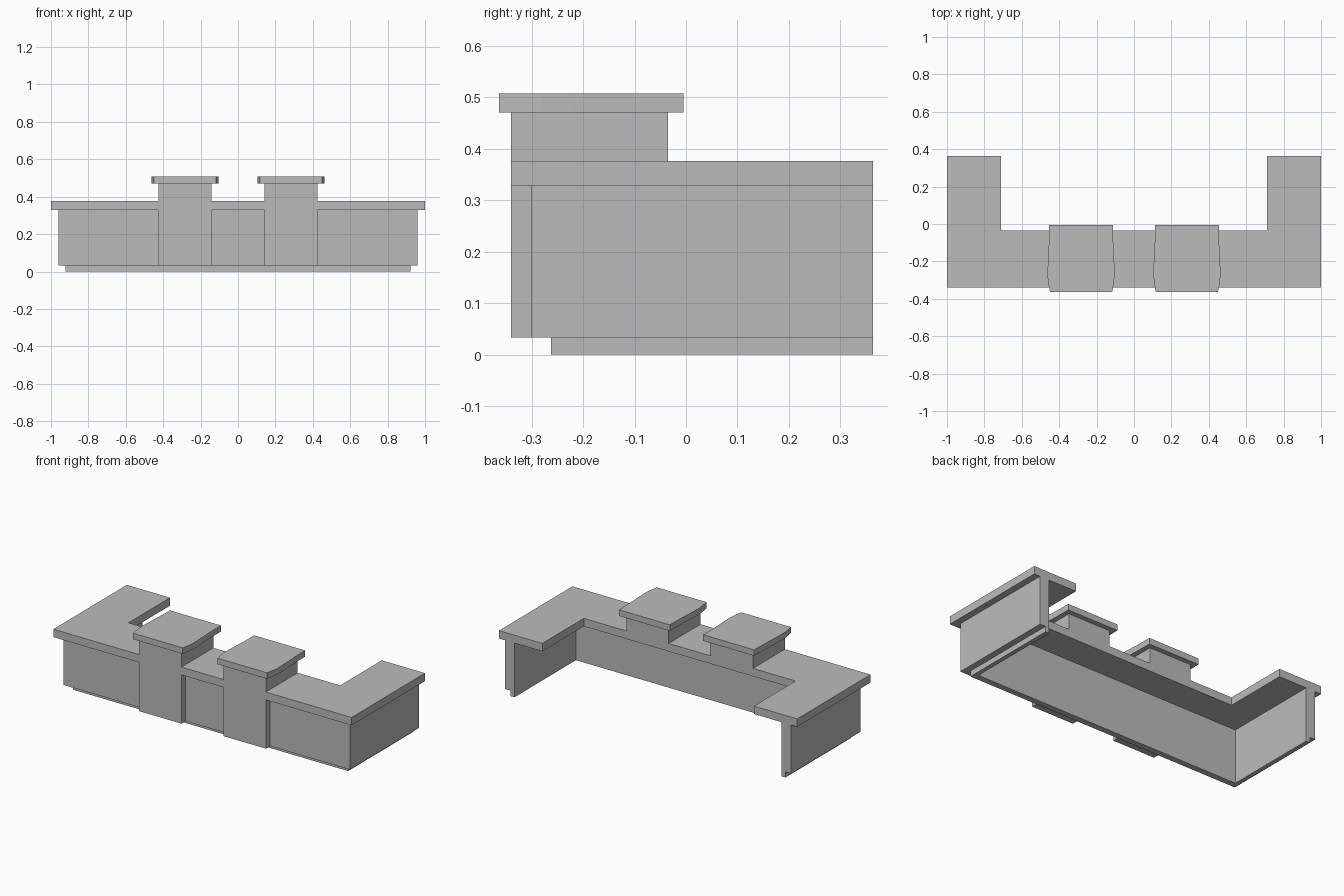
import bpy
import bmesh

cube = bpy.data.objects.get("Cube")
if cube:
    bpy.data.objects.remove(cube, do_unlink=True)

grey = bpy.data.materials.new("plain_grey")
grey.use_nodes = True
GREY = (0.5, 0.5, 0.5, 1.0)
grey.diffuse_color = GREY
grey.node_tree.nodes["Principled BSDF"].inputs["Base Color"].default_value = GREY

BACK = 0.363      # rear end of both wings
INNER = 0.896     # inside of the side walls


def prism(name, outline, bottom, top):
    """Extrude a flat outline from bottom to top."""
    bm = bmesh.new()
    face = bm.faces.new([bm.verts.new((x, y, bottom)) for x, y in outline])
    extruded = bmesh.ops.extrude_face_region(bm, geom=[face])["geom"]
    moved = [v for v in extruded if isinstance(v, bmesh.types.BMVert)]
    bmesh.ops.translate(bm, verts=moved, vec=(0, 0, top - bottom))
    bmesh.ops.recalc_face_normals(bm, faces=bm.faces)
    mesh = bpy.data.meshes.new(name)
    bm.to_mesh(mesh)
    bm.free()
    mesh.materials.append(grey)
    obj = bpy.data.objects.new(name, mesh)
    bpy.context.collection.objects.link(obj)
    return obj


def mirrored(half):
    """Close a half outline by mirroring it across x = 0."""
    return half + [(-x, y) for x, y in reversed(half)]


def u_shape(outer_x, front_y, inner_x, inner_y):
    """U-shaped plan, open at the back."""
    return mirrored([(outer_x, front_y), (outer_x, BACK),
                     (inner_x, BACK), (inner_x, inner_y)])


# Recessed plinth, wall panels and overhanging worktop
prism("plinth", u_shape(0.922, -0.262, INNER, -0.225), 0.0, 0.033)
prism("counter_walls", u_shape(0.96, -0.30, INNER, -0.225), 0.033, 0.328)
prism("worktop", u_shape(1.0, -0.34, 0.71, -0.035), 0.328, 0.376)

# Two raised stands: front pilaster, pedestal and bowed cap
cap_half = [(0.166, -0.363), (0.174, -0.325), (0.179, -0.28),
            (0.178, -0.22), (0.172, -0.10), (0.171, -0.005)]
for side, cx in (("left", 0.283), ("right", -0.283)):
    def block(front, back):
        return [(cx + x, y) for x, y in mirrored([(0.142, front), (0.142, back)])]

    prism(side + "_pilaster", block(-0.34, -0.30), 0.033, 0.328)
    prism(side + "_pedestal", block(-0.34, -0.035), 0.376, 0.471)
    prism(side + "_cap", [(cx + x, y) for x, y in mirrored(cap_half)], 0.471, 0.508)
